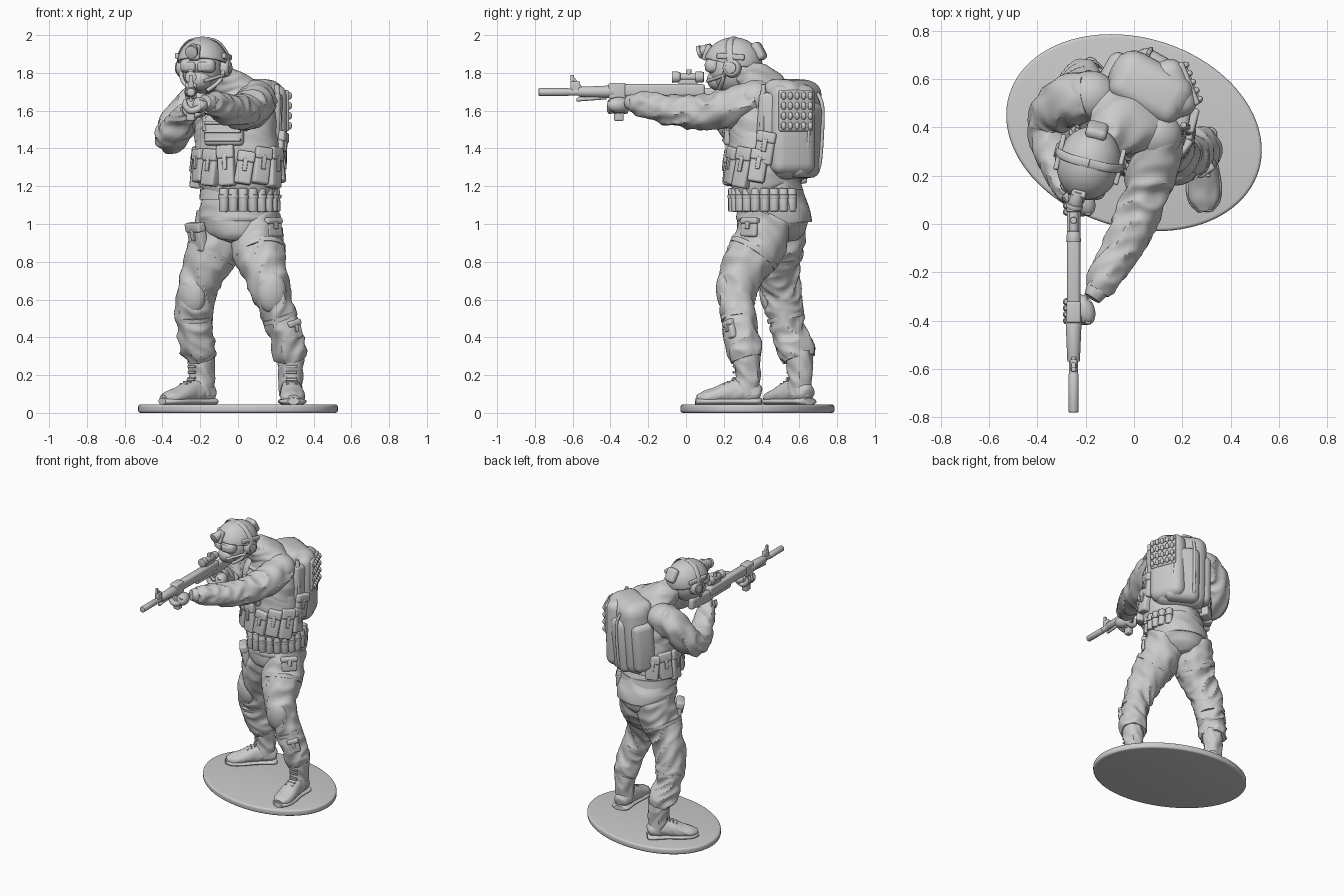
import bpy, bmesh, math
from math import sin, cos, pi, radians
from mathutils import Vector, Matrix, noise

if "Cube" in bpy.data.objects:
    bpy.data.objects.remove(bpy.data.objects["Cube"])


def at(x, y, z, yaw=0, tilt=0, roll=0):
    """Placement matrix; local -y is the outward / forward side."""
    return (Matrix.Translation((x, y, z)) @ Matrix.Rotation(radians(yaw), 4, 'Z')
            @ Matrix.Rotation(radians(tilt), 4, 'X') @ Matrix.Rotation(radians(roll), 4, 'Y'))


def make(name, bm, m=Matrix()):
    bm.transform(m)
    bmesh.ops.recalc_face_normals(bm, faces=bm.faces)
    me = bpy.data.meshes.new(name)
    bm.to_mesh(me)
    bm.free()
    ob = bpy.data.objects.new(name, me)
    bpy.context.collection.objects.link(ob)
    return ob


def box(name, m, size, bevel=0.012):
    bm = bmesh.new()
    bmesh.ops.create_cube(bm, size=1, matrix=Matrix.Diagonal((*size, 1)))
    bmesh.ops.bevel(bm, geom=bm.edges[:], offset=min(bevel, min(size) * .49),
                    segments=4, profile=.5, affect='EDGES')
    return make(name, bm, m)


def ball(name, m, radii):
    bm = bmesh.new()
    bmesh.ops.create_uvsphere(bm, u_segments=32, v_segments=20, radius=1)
    bm.transform(Matrix.Diagonal((*radii, 1)))
    return make(name, bm, m)


def rod(name, p0, p1, r, r2=None, m=Matrix(), bevel=.004):
    a, b = Vector(p0), Vector(p1)
    bm = bmesh.new()
    bmesh.ops.create_cone(bm, cap_ends=True, segments=24, radius1=r,
                          radius2=r if r2 is None else r2, depth=(b - a).length)
    rim = [e for e in bm.edges if abs(e.verts[0].co.z - e.verts[1].co.z) < 1e-5]
    bmesh.ops.bevel(bm, geom=rim, offset=bevel, segments=2, profile=.5, affect='EDGES')
    turn = (b - a).to_track_quat('Z', 'Y').to_matrix().to_4x4()
    return make(name, bm, m @ Matrix.Translation((a + b) / 2) @ turn)


def sample(pts, t):
    """Smooth curve through (x, y, z, rx, ry) control points."""
    i = min(int(t), len(pts) - 2)
    u = t - i
    q = [pts[max(0, min(len(pts) - 1, i + k))] for k in (-1, 0, 1, 2)]
    return [.5 * (2 * b + (c - a) * u + (2 * a - 5 * b + 4 * c - d) * u * u
                  + (3 * b - a - 3 * c + d) * u ** 3) for a, b, c, d in zip(*q)]


def tube(name, pts, side=(1, 0, 0), fold=0.0, n=40, steps=12, m=Matrix(), seed=0):
    """Loft along a path; fold adds ridged cloth wrinkles."""
    pts = [p if len(p) == 5 else (*p, p[3]) for p in pts]
    rows = [sample(pts, k / steps) for k in range((len(pts) - 1) * steps + 1)]
    cs = [Vector(r[:3]) for r in rows]
    bm, rings, s = bmesh.new(), [], 0
    for k, r in enumerate(rows):
        t = (cs[min(k + 1, len(cs) - 1)] - cs[max(k - 1, 0)]).normalized()
        x = Vector(side)
        x = (x - t * x.dot(t)).normalized()
        y = t.cross(x)
        s += (cs[k] - cs[k - 1]).length if k else 0
        ring = []
        for j in range(n):
            a = 2 * pi * j / n
            w = noise.noise(Vector((cos(a) * .9 + seed, sin(a) * .9, s * 11 + .9 * sin(a + seed))))
            d = fold * (.5 - 2.6 * abs(w))
            ring.append(bm.verts.new(cs[k] + x * cos(a) * (r[3] + d) + y * sin(a) * (r[4] + d)))
        rings.append(ring)
    for p, q in zip(rings, rings[1:]):
        for j in range(n):
            bm.faces.new((p[j], p[(j + 1) % n], q[(j + 1) % n], q[j]))
    bm.faces.new(rings[0])
    bm.faces.new(rings[-1])
    return make(name, bm, m)


def band(name, pts, t, h=.12, grow=.004):
    a, b = (sample([(*p, p[3]) for p in pts], t + d) for d in (-h, h))
    tube(name, [(*a[:3], a[3] + grow), (*b[:3], b[3] + grow)], steps=2)


def pouch(name, m, w, d, h):
    box(name, m, (w, d, h), .014)
    box(name + "_flap", m @ at(0, -.006, h * .36), (w * 1.06, d * 1.05, h * .34), .012)
    box(name + "_tab", m @ at(0, -d * .55, h * .1), (w * .28, .012, h * .4), .004)


# oval base
bm = bmesh.new()
bmesh.ops.create_cone(bm, cap_ends=True, segments=96, radius1=1, radius2=1, depth=.045)
bm.transform(Matrix.Diagonal((.54, .393, 1, 1)))
rim = [e for e in bm.edges if abs(e.verts[0].co.z - e.verts[1].co.z) < 1e-5]
bmesh.ops.bevel(bm, geom=rim, offset=.014, segments=4, profile=.5, affect='EDGES')
make("base", bm, at(0, .378, .0225, -17))

# boots
foot = [(0, .075, .095, .03, .03), (0, .058, .10, .052, .05), (0, 0, .115, .058, .07), (0, -.08, .108, .06, .062),
        (0, -.16, .09, .066, .047), (0, -.22, .08, .06, .036), (0, -.262, .075, .03, .02)]
shaft = [(0, .005, .09, .06, .068), (0, .008, .17, .063, .068), (0, .003, .24, .068, .07), (0, 0, .33, .07, .072)]
for side, m in (("left", at(.28, .32, 0, 3)), ("right", at(-.195, .60, 0, -50))):
    tube(side + "_boot_foot", foot, fold=.003, m=m, steps=6)
    tube(side + "_boot_shaft", shaft, fold=.007, m=m, steps=8)
    tube(side + "_boot_sole", [(0, .08, .06, .04, .018), (0, .056, .06, .066, .022), (0, -.05, .06, .062, .02),
         (0, -.16, .06, .074, .022), (0, -.23, .06, .064, .022), (0, -.27, .062, .03, .018)], m=m, steps=6)
    for i in range(6):
        y, z = ((-.12 + i * .024, .152 + i * .012) if i < 3 else (-.066, .185 + (i - 3) * .03))
        rod(side + "_boot_lace", (-.03, y, z), (.03, y, z), .006, m=m, bevel=.002)

# legs
left_leg = [(.08, .45, 1.03, .14), (.105, .38, .88, .142), (.14, .305, .76, .12), (.175, .27, .64, .104),
            (.21, .275, .54, .092), (.25, .29, .42, .09), (.268, .31, .33, .094), (.276, .322, .285, .082)]
right_leg = [(-.08, .50, 1.03, .14), (-.125, .485, .88, .14), (-.178, .485, .76, .118), (-.222, .505, .64, .106),
             (-.235, .52, .54, .098), (-.23, .55, .42, .092), (-.21, .585, .33, .096), (-.2, .598, .285, .082)]
for name, leg, seed in (("left", left_leg, 1.3), ("right", right_leg, 5.1)):
    tube(name + "_trouser_leg", leg, fold=.014, seed=seed)
    for t in (1.3, 4.3):
        band(name + "_leg_strap", leg, t, .09)
ball("left_knee_pad", at(.178, .21, .64, 5, 5), (.078, .05, .11))
ball("right_knee_pad", at(-.245, .445, .63, -25, 5), (.078, .05, .11))
pouch("left_shin_pouch", at(.30, .235, .44, 35, 0, -15), .075, .04, .1)
pouch("left_thigh_pouch", at(.185, .34, .98, 45, -8), .11, .04, .1)
pouch("right_thigh_pouch", at(-.215, .40, .93, -55, 10), .12, .05, .15)
tube("hips", [(0, .48, .90, .07, .1), (0, .475, .94, .15, .165), (0, .465, .99, .195, .195), (0, .462, 1.04, .208, .2),
     (0, .45, 1.11, .2, .183), (0, .43, 1.24, .185, .165)], fold=.006, n=56)

# belt with round pouches
tube("belt", [(0, .44, 1.13, .205, .188), (0, .44, 1.185, .2, .18)], steps=2)
for i in range(11):
    a = radians(-112 + i * 15)
    x, y = .203 * cos(a), .44 + .193 * sin(a)
    rod("belt_round", (x, y, 1.065), (x * .97, y, 1.19), .025, bevel=.007)
    rod("belt_round_collar", (x, y, 1.135), (x, y, 1.155), .0285)

# torso and vest, turned toward the rifle
YAW = -24
side = (cos(radians(YAW)), sin(radians(YAW)), 0)
tube("torso", [(0, .43, 1.15, .17, .15), (-.005, .425, 1.28, .215, .165), (-.01, .415, 1.42, .222, .17),
     (-.02, .42, 1.56, .225, .165), (-.045, .42, 1.67, .21, .14), (-.075, .39, 1.74, .13, .11),
     (-.13, .33, 1.79, .075, .075), (-.17, .29, 1.83, .06, .06)], side=side, fold=.01, n=56)
tube("vest_shell", [(0, .43, 1.19, .2, .17), (0, .425, 1.22, .222, .182), (-.005, .42, 1.36, .232, .185),
     (-.015, .418, 1.5, .215, .18), (-.02, .418, 1.58, .17, .165)], side=side, n=56, fold=.004)
T = at(0, .425, 1.295, YAW)
for i, a in enumerate(range(150, 400, 25)):
    r = radians(a)
    x, y = .22 * cos(r), .187 * sin(r)
    yaw = math.degrees(math.atan2(y * 1.5, x)) + 90
    pouch("vest_pouch", T @ at(x, y, .01 * (i % 2), yaw, -6, 9 if i > 5 else 4 * (-1) ** i),
          .09, .065, .17 + .02 * (i % 3))
box("chest_panel", T @ at(0, -.175, .2, 0, -6), (.22, .05, .16), .02)
for i in range(3):
    box("chest_webbing", T @ at(0, -.203, .15 + .045 * i, 0, -6), (.21, .014, .016), .004)
for sx in (-1, 1):
    tube("shoulder_strap", [(sx * .10, -.17, .2, .03, .014), (sx * .105, -.15, .33, .032, .015),
         (sx * .105, -.06, .42, .034, .016), (sx * .1, .06, .43, .034, .016), (sx * .09, .15, .34, .03, .014)],
         m=T, n=20)

# backpack
P = at(.065, .56, 1.5, -29, -4)
box("backpack", P, (.36, .21, .53), .085)
box("backpack_outer_pocket", P @ at(.0, .08, -.05), (.24, .12, .40), .05)
box("backpack_lid", P @ at(0, -.02, .2), (.32, .2, .13), .06)
box("backpack_right_pocket", P @ at(-.16, -.01, -.05), (.1, .16, .36), .045)
box("backpack_left_pocket", at(.165, .56, 1.5, 112), (.25, .14, .48), .06)
for sx in (-.075, .075):
    tube("backpack_piping", [(sx, .10, .2, .01), (sx, .138, .11, .01), (sx, .14, -.17, .01),
         (sx, .1, -.24, .01)], m=P, n=12)
M = at(.225, .58, 1.6, 112)
box("webbing_panel", M, (.19, .03, .22), .012)
for row in range(4):
    box("webbing_strip", M @ at(0, -.016, -.08 + row * .053), (.185, .012, .02), .004)
    for col in range(5):
        ball("webbing_loop", M @ at(-.076 + col * .038, -.02, -.08 + row * .053), (.013, .014, .021))
box("side_radio", at(.195, .43, 1.56, 80, 0, 4), (.1, .07, .27), .025)
rod("radio_antenna", (.225, .40, 1.45), (.205, .41, 1.74), .013)
pouch("left_side_pouch", at(.22, .42, 1.4, 75, 0, 10), .1, .06, .17)

# arms
left_arm = [(.10, .38, 1.65, .105), (.08, .25, 1.62, .107), (.037, .1, 1.595, .094), (-.01, -.02, 1.595, .088),
            (-.07, -.13, 1.61, .078), (-.13, -.235, 1.635, .066), (-.155, -.275, 1.642, .052)]
right_arm = [(-.17, .53, 1.66, .105), (-.27, .51, 1.60, .105), (-.335, .46, 1.5, .094), (-.355, .39, 1.46, .086),
             (-.325, .28, 1.5, .08), (-.28, .17, 1.57, .063), (-.255, .12, 1.60, .05)]
for name, arm, seed in (("left", left_arm, 2.2), ("right", right_arm, 7.7)):
    tube(name + "_sleeve", arm, side=(0, 0, 1), fold=.013, seed=seed)
    tube(name + "_glove_cuff", [(*arm[-2][:3], .045), (*arm[-1][:3], .048),
         (*(Vector(arm[-1][:3]) * 1.8 - Vector(arm[-2][:3]) * .8), .036)], side=(0, 0, 1), fold=.003)
ball("left_shoulder_cap", at(.09, .37, 1.665), (.11, .105, .098))
ball("right_shoulder_cap", at(-.18, .53, 1.66), (.11, .105, .095))
box("sleeve_patch", at(.145, .25, 1.66, 75, -35), (.1, .03, .08), .012)

# gloved hands
for name, y0, dz in (("left", -.40, 0), ("right", .05, -.025)):
    ball(name + "_palm", at(-.205, y0 + .045, 1.63 + dz, 20), (.042, .065, .042))
    for i in range(4):
        y = y0 + i * .026
        tube(name + "_finger", [(-.19, y, 1.655 + dz, .014), (-.205, y, 1.615 + dz, .018), (-.25, y, 1.60 + dz, .018),
             (-.278, y, 1.625 + dz, .016), (-.28, y, 1.66 + dz, .009)], side=(0, 1, 0), n=14, steps=5)

# rifle
G = at(-.25, 0, 1.7)
rod("barrel", (0, -.78, -.002), (0, -.5, -.002), .019, m=G)
rod("muzzle_device", (0, -.78, -.002), (0, -.62, -.002), .021, m=G)
rod("handguard", (0, -.57, 0), (0, -.38, 0), .026, .034, m=G)
box("front_sight_base", G @ at(0, -.585, .02), (.03, .05, .07), .006)
box("front_sight_post", G @ at(0, -.603, .055, 0, 0), (.02, .018, .07), .004)
box("front_sight_brace", G @ at(0, -.575, .045, 0, 40), (.018, .014, .08), .004)
rod("folded_bipod", (0, -.58, -.042), (0, -.42, -.03), .01, m=G)
box("receiver_block", G @ at(0, -.365, .005), (.06, .09, .085), .01)
box("foregrip", G @ at(0, -.355, -.095), (.045, .05, .12), .01)
box("upper_receiver", G @ at(0, -.12, .008), (.055, .44, .065), .015)
box("lower_receiver", G @ at(0, -.02, -.025), (.045, .26, .05), .012)
box("pistol_grip", G @ at(0, .09, -.08, 0, 20), (.035, .045, .11), .012)
box("stock", G @ at(0, .2, -.015, 0, 4), (.045, .22, .08), .016)
rod("scope_tube", (0, -.06, .078), (0, .09, .078), .02, m=G)
for y in (-.075, .05):
    rod("scope_bell", (0, y, .078), (0, y + .045, .078), .031, .027, m=G)
rod("scope_dial", (0, .015, .08), (0, .015, .118), .014, m=G)
box("scope_mount", G @ at(0, .01, .048), (.03, .1, .04), .005)

# head, helmet and gear
H = at(-.187, .25, 1.85, -14, 4)
ball("head", H @ at(0, -.005, -.035), (.105, .125, .125))
bm = bmesh.new()
bmesh.ops.create_uvsphere(bm, u_segments=48, v_segments=32, radius=1)
bm.transform(Matrix.Diagonal((.132, .155, .138, 1)))
bmesh.ops.bisect_plane(bm, geom=bm.verts[:] + bm.edges[:] + bm.faces[:], plane_co=(0, 0, 0),
                       plane_no=(0, .28, 1), clear_inner=True)
helmet = make("helmet", bm, H)
solid = helmet.modifiers.new("thickness", 'SOLIDIFY')
solid.thickness = .014
ball("face_mask", H @ at(0, -.085, -.08), (.068, .062, .058))
box("goggles_frame", H @ at(0, -.1, -.005), (.19, .075, .075), .03)
for sx in (-1, 1):
    box("goggles_lens", H @ at(sx * .042, -.13, -.008, sx * 14), (.074, .03, .05), .014)
    rod("ear_muff", (sx * .10, .02, -.025), (sx * .142, .02, -.025), .054, .044, m=H, bevel=.01)
    rod("ear_muff_cap", (sx * .135, .02, -.025), (sx * .15, .02, -.025), .03, m=H)
    box("helmet_rail", H @ at(sx * .128, .02, .035, 0, -8), (.02, .15, .03), .007)
    tube("chin_strap", [(sx * .12, -.01, -.02, .011), (sx * .1, -.04, -.09, .011), (sx * .04, -.08, -.14, .011)],
         m=H, n=12)
    tube("headset_band", [(sx * .14, .02, 0, .018, .006), (sx * .127, .015, .06, .018, .006),
         (sx * .078, .01, .118, .018, .006), (0, .01, .137, .018, .006)], side=(0, 1, 0), m=H, n=12)
box("helmet_front_mount", H @ at(-.01, -.138, .068, 0, -25), (.06, .03, .085), .01)
rod("helmet_lamp", (-.015, -.185, .072), (-.015, -.115, .09), .03, .026, m=H)
rod("helmet_lamp_rim", (-.015, -.19, .071), (-.015, -.17, .076), .035, m=H)
box("helmet_rear_pouch", H @ at(0, .145, .055, 0, 25), (.09, .05, .1), .022)
rod("headset_microphone", (.12, -.02, -.06), (.04, -.14, -.085), .009, m=H)

# smooth shading with crisp edges
for ob in bpy.data.objects:
    ob.select_set(True)
bpy.context.view_layer.objects.active = helmet
bpy.ops.object.shade_smooth_by_angle(angle=radians(40))
